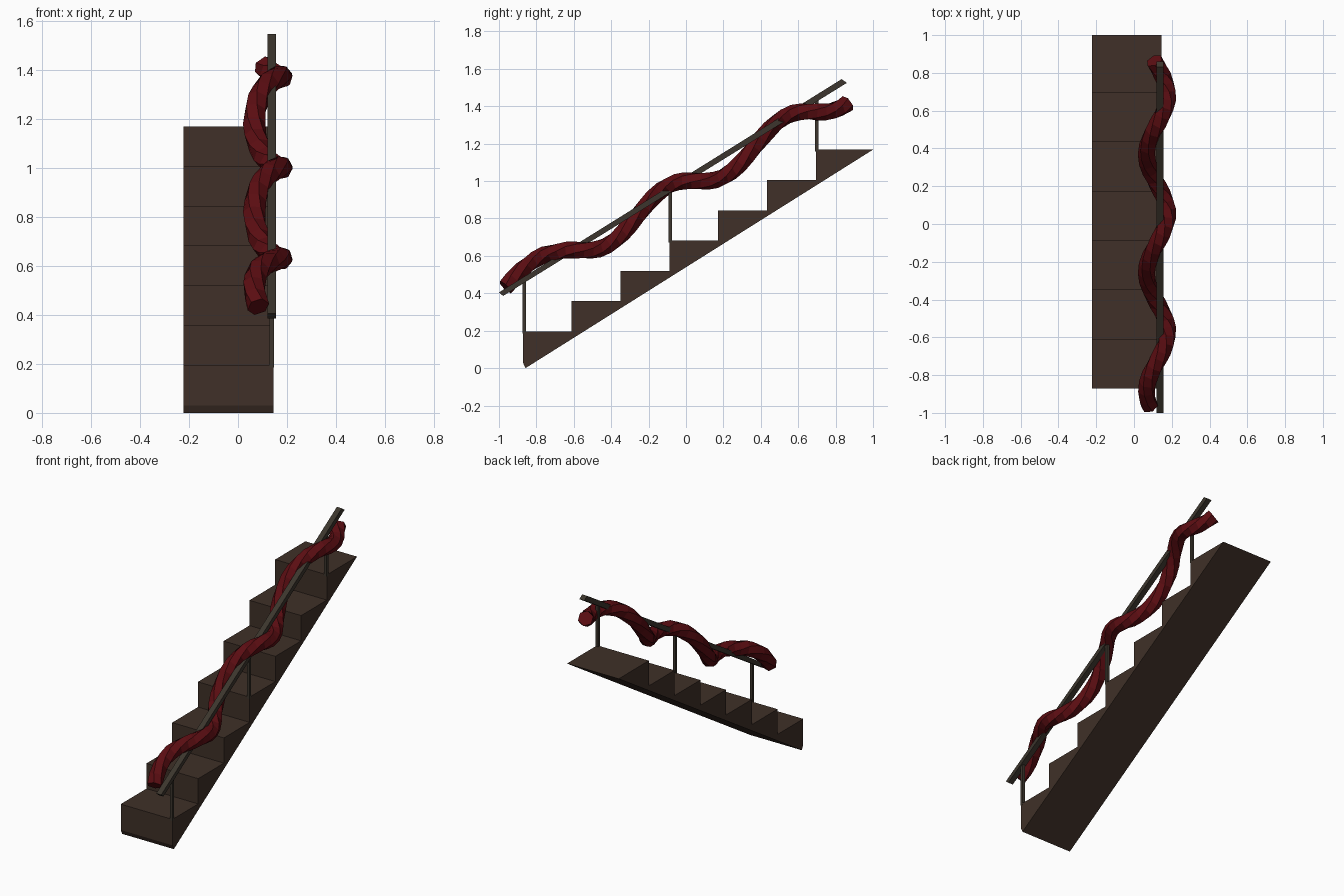
import bpy, math
from mathutils import Vector

if "Cube" in bpy.data.objects:
    bpy.data.objects.remove(bpy.data.objects["Cube"])


def material(name, rgb):
    m = bpy.data.materials.new(name)
    m.diffuse_color = (*rgb, 1)
    m.use_nodes = True
    m.node_tree.nodes["Principled BSDF"].inputs["Base Color"].default_value = m.diffuse_color
    return m


WOOD = material("stair brown", (0.050, 0.030, 0.021))
RAIL = material("rail grey brown", (0.045, 0.036, 0.026))
RED = material("garland dark red", (0.105, 0.004, 0.006))


def mesh_object(name, verts, faces, mat):
    me = bpy.data.meshes.new(name)
    me.from_pydata(verts, [], faces)
    me.materials.append(mat)
    ob = bpy.data.objects.new(name, me)
    bpy.context.collection.objects.link(ob)
    return ob


def loft(name, rings, mat):
    """Skin equal-length rings and cap both ends."""
    n = len(rings[0])
    verts = [v for r in rings for v in r]
    faces = []
    for i in range(len(rings) - 1):
        for j in range(n):
            k = (j + 1) % n
            faces.append((i * n + j, i * n + k, (i + 1) * n + k, (i + 1) * n + j))
    faces.append(tuple(reversed(range(n))))
    faces.append(tuple(range(len(verts) - n, len(verts))))
    return mesh_object(name, verts, faces, mat)


def extrude_x(name, profile, x0, x1, mat):
    """Extrude a (y, z) outline along x."""
    return loft(name, [[(x, y, z) for y, z in profile] for x in (x0, x1)], mat)


# Staircase: saw-tooth outline with a sloping underside
STEPS, Y0, RUN, Z0, RISE = 7, -0.872, 0.261, 0.196, 0.162
outline = [(1.0, 1.168), (-0.858, 0.0), (Y0, 0.03)]
for i in range(STEPS):
    y, z = Y0 + RUN * i, Z0 + RISE * i
    outline.append((y, z))
    if i < STEPS - 1:
        outline.append((y + RUN, z))
extrude_x("staircase", outline, -0.222, 0.145, WOOD)

# Handrail: square bar parallel to the flight
rail = [(-1.0, 0.405), (-0.978, 0.386), (0.86, 1.525), (0.832, 1.545)]
extrude_x("handrail", rail, 0.12, 0.155, RAIL)

# Posts under the rail
for name, y in (("bottom", -0.865), ("middle", -0.085), ("top", 0.70)):
    step = int((y + 0.01 - Y0) / RUN)
    z_base = Z0 + RISE * step - 0.01
    z_top = 1.003 + 0.62 * y
    h = 0.009
    extrude_x(name + "_post",
              [(y - h, z_base), (y + h, z_base), (y + h, z_top), (y - h, z_top)],
              0.128, 0.146, RAIL)


# Garland: twisted six-sided cloth winding around the rail
def garland_point(y):
    a = 2 * math.pi / 0.627 * (y - 0.055)
    lift = 0.08 * min(1, max(0, (-0.7 - y) / 0.2))
    return Vector((0.122 + 0.056 * math.cos(a), y,
                   0.968 + 0.59 * y - 0.064 * math.sin(a) + lift))


rings, COUNT, SIDES = [], 44, 6
for i in range(COUNT + 1):
    y = -0.965 + (0.865 + 0.965) * i / COUNT
    p = garland_point(y)
    t = (garland_point(y + 0.005) - garland_point(y - 0.005)).normalized()
    u = (Vector((1, 0, 0)) - t * t.x).normalized()
    v = t.cross(u)
    twist = -2 * math.pi / 0.627 * (y - 0.055) * 0.7
    rings.append([p + 0.046 * (u * math.cos(b) + v * math.sin(b))
                  for b in (twist + 2 * math.pi * k / SIDES for k in range(SIDES))])
loft("garland", rings, RED)

# Make all faces point outward
import bmesh
for ob in bpy.data.objects:
    bm = bmesh.new()
    bm.from_mesh(ob.data)
    bmesh.ops.recalc_face_normals(bm, faces=bm.faces)
    bm.to_mesh(ob.data)
    bm.free()
